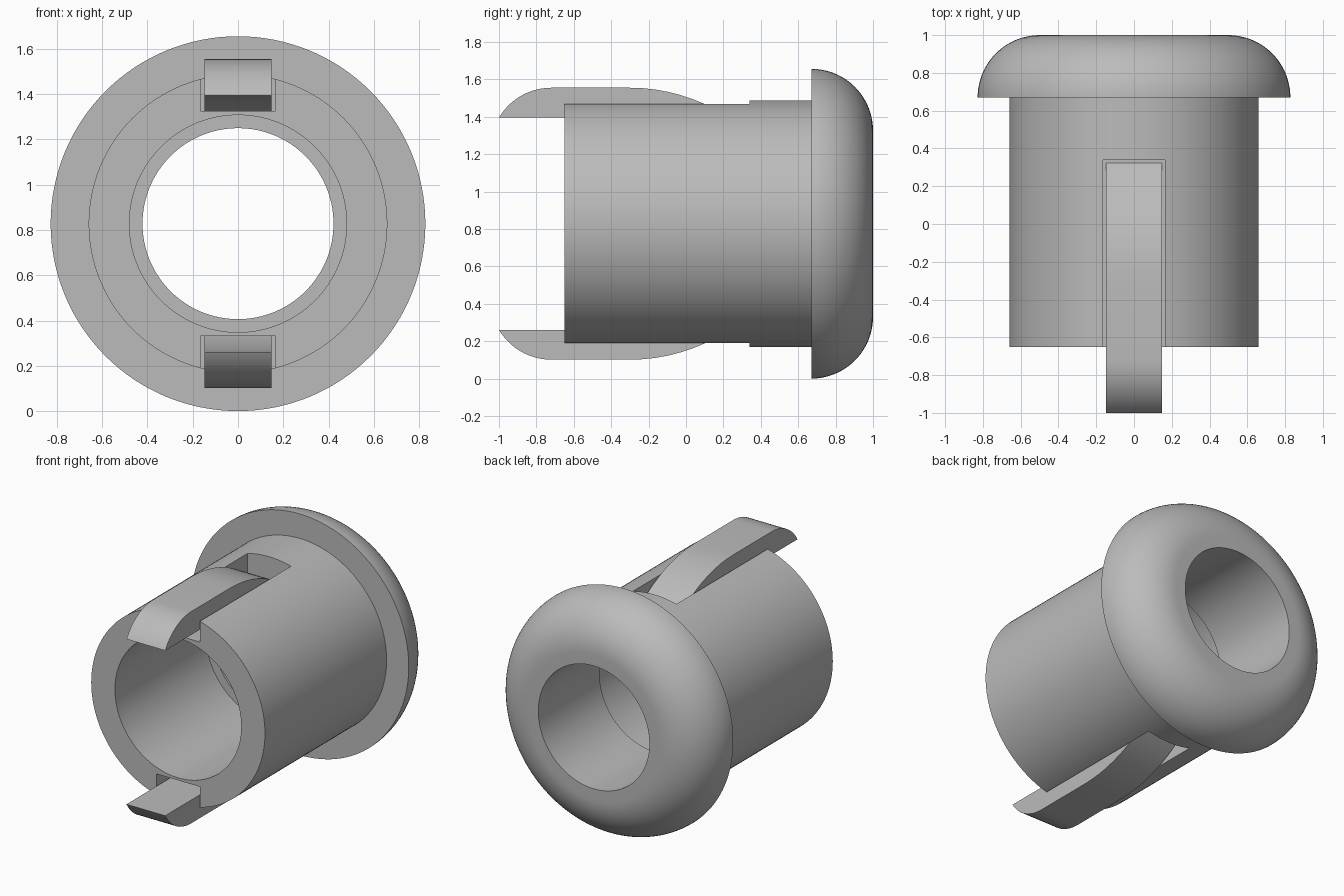
import bpy, bmesh
from math import sin, cos, pi, sqrt, radians

if "Cube" in bpy.data.objects:
    bpy.data.objects.remove(bpy.data.objects["Cube"])

AXIS = 0.828          # height of the bore axis
RIM = 0.828           # flange radius
TUBE, BORE, HOLE = 0.66, 0.48, 0.422
FRONT, SHELF, FLANGE, BACK = -0.65, 0.335, 0.67, 1.0
FLOOR = 0.497         # slot floor, measured from the axis
SEGMENTS = 128

grey = bpy.data.materials.new("plain grey")
grey.use_nodes = True
colour = (0.5, 0.5, 0.5, 1)
grey.diffuse_color = colour
grey.node_tree.nodes["Principled BSDF"].inputs["Base Color"].default_value = colour


def finish(bm, name):
    bmesh.ops.recalc_face_normals(bm, faces=bm.faces)
    mesh = bpy.data.meshes.new(name)
    bm.to_mesh(mesh)
    bm.free()
    obj = bpy.data.objects.new(name, mesh)
    bpy.context.collection.objects.link(obj)
    mesh.materials.append(grey)
    return obj


def activate(obj):
    bpy.ops.object.select_all(action='DESELECT')
    obj.select_set(True)
    bpy.context.view_layer.objects.active = obj


def smooth(obj):
    activate(obj)
    bpy.ops.object.shade_smooth_by_angle(angle=radians(30))


def lathe(name, profile):
    """Closed (radius, y) profile turned around the bore axis."""
    bm = bmesh.new()
    rings = []
    for i in range(SEGMENTS):
        a = 2 * pi * i / SEGMENTS
        rings.append([bm.verts.new((r * cos(a), y, AXIS + r * sin(a))) for r, y in profile])
    n = len(profile)
    for i in range(SEGMENTS):
        p, q = rings[i], rings[(i + 1) % SEGMENTS]
        for j in range(n):
            k = (j + 1) % n
            bm.faces.new((p[j], p[k], q[k], q[j]))
    return finish(bm, name)


def prism(name, outline, half_width, side):
    """Closed (y, radius) outline extruded across x, above or below the axis."""
    bm = bmesh.new()
    face = bm.faces.new([bm.verts.new((-half_width, y, AXIS + side * r)) for y, r in outline])
    out = bmesh.ops.extrude_face_region(bm, geom=[face])
    verts = [v for v in out["geom"] if isinstance(v, bmesh.types.BMVert)]
    bmesh.ops.translate(bm, verts=verts, vec=(2 * half_width, 0, 0))
    return finish(bm, name)


# Hollow tube with a stepped bore and a rounded flange
depth = BACK - FLANGE
dome = [(RIM - depth * (1 - cos(t)), FLANGE + depth * sin(t))
        for t in (pi / 2 * i / 20 for i in range(21))]
body = lathe("flanged_tube", [(BORE, FRONT), (TUBE, FRONT), (TUBE, FLANGE)] + dome
             + [(HOLE, BACK), (HOLE, SHELF), (BORE, SHELF)])

# Slots for the clips, open at the front
for side in (1, -1):
    cutter = prism("slot_cutter", [(FRONT - 0.1, FLOOR), (SHELF + 0.005, FLOOR),
                                   (SHELF + 0.005, 0.8), (FRONT - 0.1, 0.8)], 0.165, side)
    cutter.hide_render = True
    mod = body.modifiers.new("slot", 'BOOLEAN')
    mod.operation, mod.solver, mod.object = 'DIFFERENCE', 'EXACT', cutter
    activate(body)
    bpy.ops.object.modifier_apply(modifier=mod.name)
    bpy.data.objects.remove(cutter)
smooth(body)

# Spring clips: rounded tip, straight middle, curved root on the slot floor
TOP, UNDER, NOSE, TIP, BEND = 0.727, 0.567, -0.72, -1.0, -0.3
ROOT = FLOOR - 0.004


def arc(radius, top, start, end, count=14):
    """Points on a circle that is level at y = start."""
    ys = [start + (end - start) * sin(pi / 2 * i / count) for i in range(count + 1)]
    return [(y, top - radius + sqrt(radius ** 2 - (y - start) ** 2)) for y in ys]


def reach(radius, drop):
    return sqrt(radius ** 2 - (radius - drop) ** 2)


big, small = 0.96, 0.80
nose_radius = ((NOSE - TIP) ** 2 + (TOP - UNDER) ** 2) / (2 * (TOP - UNDER))
outline = arc(nose_radius, TOP, NOSE, TIP)[::-1]
outline += arc(big, TOP, BEND, BEND + reach(big, TOP - ROOT))
outline += arc(small, UNDER, BEND, BEND + reach(small, UNDER - ROOT))[::-1]
for side, name in ((1, "upper_clip"), (-1, "lower_clip")):
    smooth(prism(name, outline, 0.147, side))
